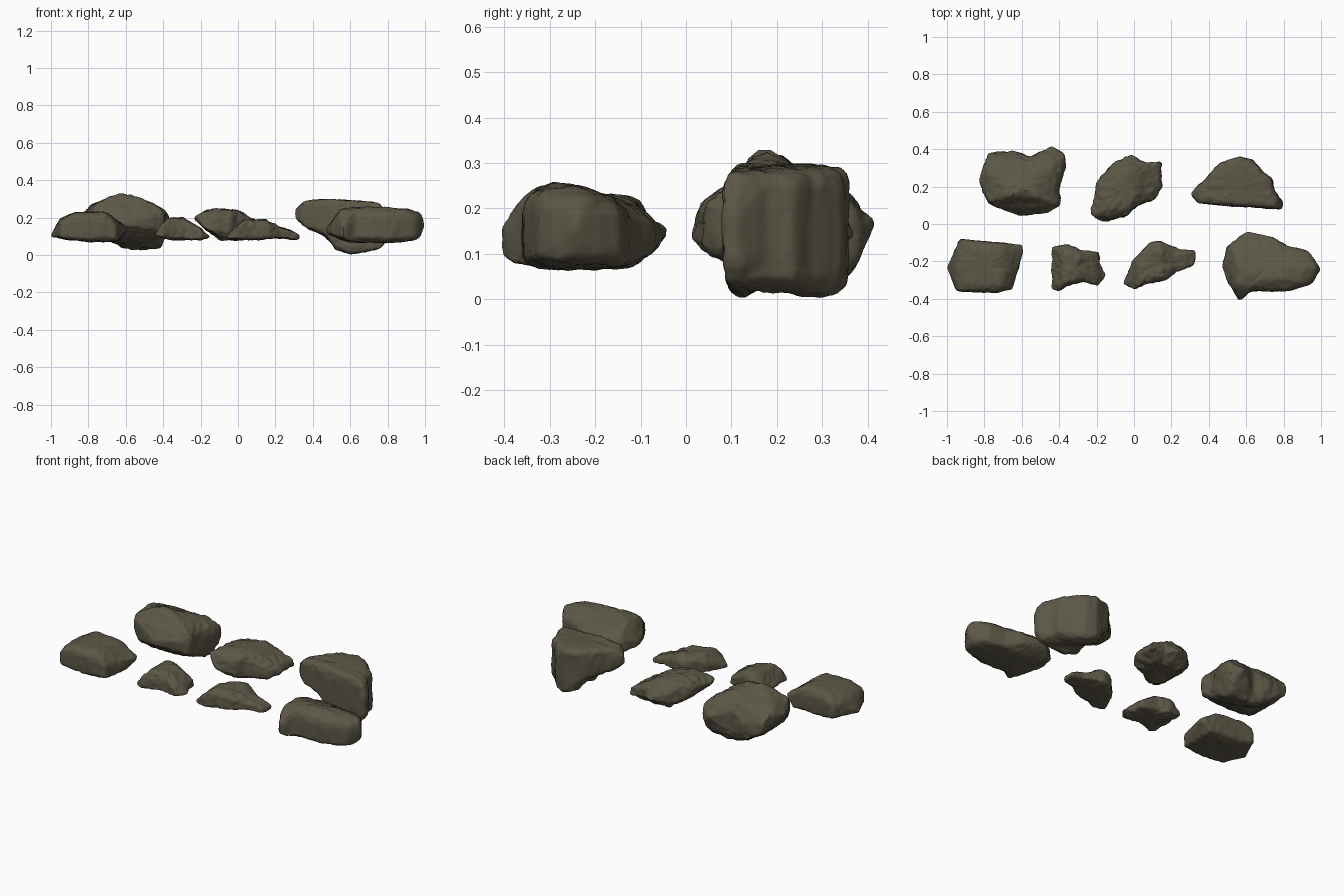
import bpy
import bmesh
import math
from mathutils import Vector, noise

cube = bpy.data.objects.get("Cube")
if cube:
    bpy.data.objects.remove(cube, do_unlink=True)

# One stone colour for every rock
stone = bpy.data.materials.new("olive grey stone")
stone.use_nodes = True
colour = (0.108, 0.096, 0.062, 1)
stone.diffuse_color = colour
shader = stone.node_tree.nodes["Principled BSDF"]
shader.inputs["Base Color"].default_value = colour
shader.inputs["Roughness"].default_value = 0.9

SEGMENTS, LEVELS = 112, 40


def height(profile, x):
    """Read a (position, z) profile at x."""
    if x <= profile[0][0]:
        return profile[0][1]
    for (xa, za), (xb, zb) in zip(profile, profile[1:]):
        if x <= xb:
            return za + (zb - za) * (x - xa) / (xb - xa)
    return profile[-1][1]


def resample(points):
    """Spread points evenly along a closed outline."""
    pts = [Vector(p) for p in points]
    edges = list(zip(pts, pts[1:] + pts[:1]))
    step = sum((b - a).length for a, b in edges) / SEGMENTS
    result, travelled = [], 0.0
    for a, b in edges:
        length = (b - a).length
        while len(result) * step < travelled + length and len(result) < SEGMENTS:
            result.append(a.lerp(b, (len(result) * step - travelled) / length))
        travelled += length
    return result


def power(value, p):
    return math.copysign(abs(value) ** p, value)


def rock(name, outline, top, bottom, rim, boxy, rough,
         side_top=((0, 99),), side_bottom=((0, 0),)):
    """Loft a plan outline between an upper and a lower profile (in hundredths).
    rim: height share of the widest ring; boxy: low is square, one is round;
    side_top, side_bottom: profiles along y that trim the ones along x."""
    ring = resample(outline)
    centre = sum(ring, Vector((0, 0))) / len(ring)
    bm = bmesh.new()
    rings = []
    for level in range(1, LEVELS):
        angle = math.pi * (level / LEVELS - 0.5)
        size, lift = power(math.cos(angle), boxy), power(math.sin(angle), boxy)
        verts = []
        for p in ring:
            q = centre + (p - centre) * size
            low = max(height(bottom, q.x), height(side_bottom, q.y))
            high = max(low, min(height(top, q.x), height(side_top, q.y)))
            middle = low + (high - low) * rim
            z = middle + ((high - middle) if lift > 0 else (middle - low)) * lift
            verts.append(bm.verts.new((q.x / 100, q.y / 100, z / 100)))
        rings.append(verts)
    for a, b in zip(rings, rings[1:]):
        for i in range(SEGMENTS):
            j = (i + 1) % SEGMENTS
            bm.faces.new((a[i], a[j], b[j], b[i]))
    # Close both caps with a fan
    for verts in (rings[0], rings[-1]):
        hub = bm.verts.new(sum((v.co for v in verts), Vector()) / SEGMENTS)
        for i in range(SEGMENTS):
            bm.faces.new((verts[i], verts[(i + 1) % SEGMENTS], hub))
    bmesh.ops.recalc_face_normals(bm, faces=bm.faces)
    for _ in range(2):
        bmesh.ops.smooth_vert(bm, verts=bm.verts, factor=0.5, use_axis_x=True,
                              use_axis_y=True, use_axis_z=True)
    bm.normal_update()
    # Chipped surface: broad dents, creased ledges and fine grain
    moves = []
    for v in bm.verts:
        dents = noise.noise(v.co * 9)
        ledges = noise.turbulence(v.co * 17, 3, True) - 0.45
        grain = noise.noise(v.co * 45)
        moves.append(v.normal * rough * (0.4 * dents + ledges + 0.3 * grain))
    for v, move in zip(bm.verts, moves):
        v.co += move
        v.co.z = max(v.co.z, 0)
    mesh = bpy.data.meshes.new(name)
    bm.to_mesh(mesh)
    bm.free()
    mesh.materials.append(stone)
    obj = bpy.data.objects.new(name, mesh)
    bpy.context.collection.objects.link(obj)
    bpy.ops.object.select_all(action="DESELECT")
    obj.select_set(True)
    bpy.context.view_layer.objects.active = obj
    bpy.ops.object.shade_smooth_by_angle(angle=math.radians(40))


# Back row
rock("back_right_boulder",
     [(-83, 24), (-78, 11), (-61, 4), (-47, 6), (-39, 10), (-40, 18), (-36, 32),
      (-38, 38), (-44, 41), (-56, 36), (-64, 39), (-78, 38)],
     [(-83, 23), (-79, 27), (-61, 34), (-51, 30), (-38, 25), (-36, 19)],
     [(-83, 21), (-76, 11), (-64, 5), (-55, 2), (-41, 3), (-36, 16)],
     0.5, 0.42, 0.01,
     [(4, 20), (9, 25), (17, 34), (25, 29), (34, 26), (41, 18)],
     [(4, 14), (12, 9), (22, 5), (33, 2), (38, 7), (41, 16)])
rock("back_middle_stone",
     [(-23, 6), (-21, 3), (-15, 1), (-4, 4), (1, 9), (11, 13), (15, 20), (15, 33),
      (6, 33), (-2, 37), (-11, 33), (-20, 22)],
     [(-23, 21), (-18, 24), (-12, 25), (0, 24), (7, 20), (15, 17)],
     [(-23, 19), (-16, 12), (-8, 8), (8, 8), (15, 11)],
     0.4, 0.52, 0.011,
     [(1, 18), (4, 23), (9, 26), (30, 24), (37, 16)],
     [(1, 11), (6, 8), (28, 8), (37, 13)])
rock("back_left_boulder",
     [(30, 16), (34, 11), (60, 9), (79, 8), (80, 11), (75, 18), (74, 24),
      (69, 28), (64, 34), (57, 36), (46, 33), (38, 24)],
     [(30, 24), (35, 29), (48, 30), (65, 29), (76, 28), (80, 22)],
     [(30, 20), (34, 16), (47, 10), (52, 3), (60, 0), (77, 3), (80, 8)],
     0.5, 0.27, 0.008)

# Front row
rock("front_right_slab",
     [(-100, -23), (-95, -36), (-75, -37), (-65, -35), (-59, -14), (-60, -11),
      (-93, -8)],
     [(-100, 12), (-95, 20), (-87, 23), (-71, 23), (-63, 18), (-59, 16)],
     [(-100, 9), (-80, 7), (-64, 7), (-59, 13)],
     0.35, 0.42, 0.006)
rock("front_small_stone",
     [(-44, -34), (-41, -36), (-35, -33), (-28, -31), (-19, -33), (-15, -27),
      (-18, -22), (-19, -15), (-29, -14), (-35, -11), (-44, -12)],
     [(-44, 13), (-38, 20), (-30, 20), (-20, 15), (-15, 11)],
     [(-44, 10), (-36, 8), (-20, 8), (-15, 9)],
     0.3, 0.52, 0.009)
rock("front_middle_stone",
     [(-6, -32), (0, -35), (6, -32), (17, -30), (22, -26), (32, -22), (33, -14),
      (26, -14), (14, -9), (8, -10), (-1, -20)],
     [(-6, 12), (3, 19), (15, 19), (22, 15), (33, 12)],
     [(-6, 8), (10, 8), (20, 9), (33, 8)],
     0.3, 0.5, 0.008)
rock("front_left_boulder",
     [(47, -22), (50, -31), (56, -41), (63, -36), (83, -36), (95, -32),
      (100, -24), (93, -14), (83, -12), (74, -7), (60, -4), (50, -12)],
     [(47, 15), (55, 25), (75, 26), (98, 24), (100, 19)],
     [(47, 11), (58, 7), (66, 6), (80, 6), (97, 8), (100, 14)],
     0.35, 0.38, 0.007,
     [(-41, 16), (-40, 19), (-35, 24), (-28, 26), (-20, 24), (-10, 20), (-4, 16)],
     [(-41, 8), (-25, 6), (-12, 7), (-7, 10), (-4, 14)])
